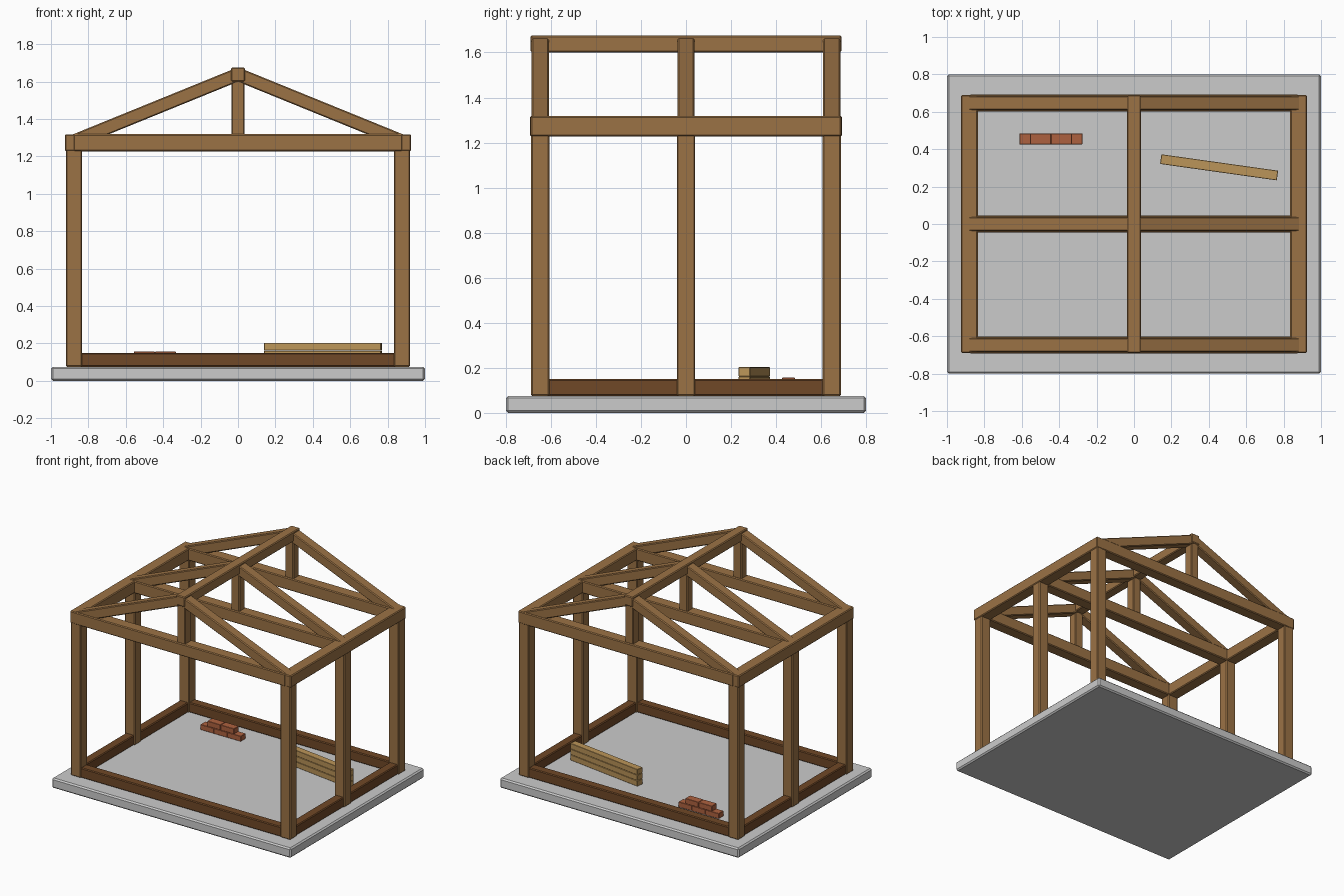
import bpy, math
from mathutils import Matrix

if "Cube" in bpy.data.objects:
    bpy.data.objects.remove(bpy.data.objects["Cube"])


def material(name, rgb):
    m = bpy.data.materials.new(name)
    m.diffuse_color = (*rgb, 1)
    m.use_nodes = True
    m.node_tree.nodes["Principled BSDF"].inputs["Base Color"].default_value = m.diffuse_color
    return m


TIMBER = material("timber", (0.33, 0.17, 0.06))
DARK = material("dark_timber", (0.16, 0.065, 0.02))
PLANK = material("plank_wood", (0.50, 0.30, 0.10))
BRICK = material("brick_clay", (0.42, 0.12, 0.05))


def box(name, center, size, mat=None, bevel=0.006, axis="Z", angle=0):
    """Bevelled box, scaled in mesh data, turned about one axis."""
    bpy.ops.mesh.primitive_cube_add(size=1, location=center)
    ob = bpy.context.object
    ob.name = name
    ob.data.transform(Matrix.Diagonal((*size, 1)))
    ob.rotation_euler["XYZ".index(axis)] = angle
    if mat:
        ob.data.materials.append(mat)
    if bevel:
        b = ob.modifiers.new("bevel", "BEVEL")
        b.width = bevel
        b.segments = 1
    return ob


FLOOR = 0.075
PX, PY = 0.877, 0.647          # post positions
EAVE, RIDGE = 1.273, 1.638     # plate and ridge centre heights
SIDES = (("left", -1), ("right", 1))
BAYS = (("front", -PY), ("middle", 0), ("back", PY))

# Foundation slab
box("foundation_slab", (0, 0, FLOOR / 2), (2, 1.6, FLOOR), bevel=0.01)

# Sills between the posts
for name, y in (BAYS[0], BAYS[2]):
    box(f"{name}_sill", (0, y, 0.1125), (1.72, 0.07, 0.075), DARK)
for name, s in SIDES:
    box(f"{name}_sill", (s * PX, 0, 0.1125), (0.07, 1.28, 0.075), DARK)

# Posts and wall plates
for side, s in SIDES:
    for bay, y in BAYS:
        box(f"{bay}_{side}_post", (s * PX, y, (FLOOR + 1.24) / 2),
            (0.085, 0.082, 1.24 - FLOOR), TIMBER)
    box(f"{side}_wall_plate", (s * 0.88, 0, EAVE), (0.09, 1.38, 0.09), TIMBER)

# Trusses: tie beam, king post and two rafters in each bay
run, foot_z = 0.88, 1.28
rise = RIDGE - foot_z
slope = math.atan2(rise, run)
for bay, y in BAYS:
    box(f"{bay}_tie_beam", (0, y, EAVE), (1.76, 0.09, 0.092), TIMBER)
    box(f"{bay}_king_post", (0, y, 1.455), (0.07, 0.07, 0.31), TIMBER)
    for side, s in SIDES:
        box(f"{bay}_{side}_rafter", (s * run / 2, y, (RIDGE + foot_z) / 2),
            (math.hypot(run, rise), 0.076, 0.072), TIMBER, axis="Y", angle=s * slope)

# Ridge beam
box("ridge_beam", (0, 0, RIDGE), (0.075, 1.38, 0.075), TIMBER)

# Stacked planks
for i in range(3):
    box(f"plank_{i + 1}", (0.455, 0.303, FLOOR + 0.043 * (i + 0.5)),
        (0.63, 0.052, 0.042), PLANK, bevel=0.002, angle=math.radians(-8))

# Brick stack: three below, two above
for row, xs in enumerate(((-0.557, -0.444, -0.331), (-0.5005, -0.3875))):
    for i, x in enumerate(xs):
        box(f"brick_{row + 1}_{i + 1}", (x, 0.455, FLOOR + 0.041 * (row + 0.5)),
            (0.111, 0.058, 0.04), BRICK, bevel=0.002)
